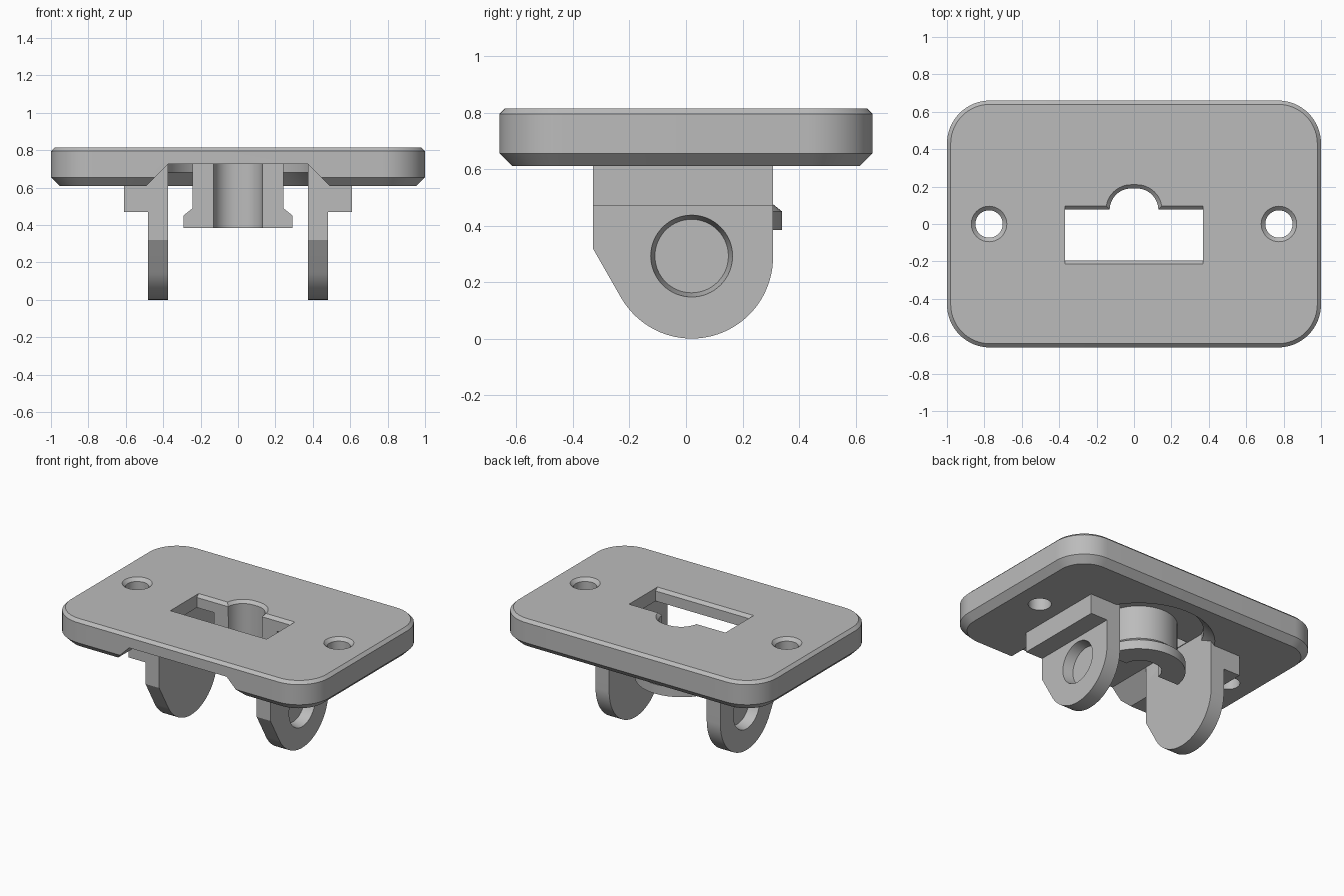
import bpy, bmesh, math

if "Cube" in bpy.data.objects:
    bpy.data.objects.remove(bpy.data.objects["Cube"])

grey = bpy.data.materials.new("plain_grey")
grey.use_nodes = True
grey.diffuse_color = (0.5, 0.5, 0.5, 1)
grey.node_tree.nodes["Principled BSDF"].inputs["Base Color"].default_value = (0.5, 0.5, 0.5, 1)


def loft(name, rings):
    """Closed solid skinned through rings of equal point count."""
    bm = bmesh.new()
    loops = [[bm.verts.new(p) for p in ring] for ring in rings]
    n = len(loops[0])
    for a, b in zip(loops, loops[1:]):
        for i in range(n):
            j = (i + 1) % n
            bm.faces.new((a[i], a[j], b[j], b[i]))
    bm.faces.new(loops[0][::-1])
    bm.faces.new(loops[-1])
    bmesh.ops.recalc_face_normals(bm, faces=bm.faces)
    mesh = bpy.data.meshes.new(name)
    bm.to_mesh(mesh)
    bm.free()
    mesh.materials.append(grey)
    obj = bpy.data.objects.new(name, mesh)
    bpy.context.collection.objects.link(obj)
    return obj


def arc(cx, cy, r, start, end, steps):
    angles = [math.radians(start + (end - start) * i / steps) for i in range(steps + 1)]
    return [(cx + r * math.cos(a), cy + r * math.sin(a)) for a in angles]


def circle(cx, cy, r, steps=64):
    return arc(cx, cy, r, 0, 360, steps)[:-1]


def rect(x0, x1, y0, y1):
    return [(x0, y0), (x1, y0), (x1, y1), (x0, y1)]


def rounded(hx, y0, y1, r):
    pts = []
    corners = [(hx - r, y1 - r), (r - hx, y1 - r), (r - hx, y0 + r), (hx - r, y0 + r)]
    for k, (cx, cy) in enumerate(corners):
        pts += arc(cx, cy, r, 90 * k, 90 * k + 90, 16)
    return pts


def at_z(pts, z):
    return [(x, y, z) for x, y in pts]


def at_x(pts, x):
    return [(x, y, z) for y, z in pts]


def at_y(pts, y):
    return [(x, y, z) for x, z in pts]


def activate(obj):
    bpy.ops.object.select_all(action='DESELECT')
    obj.select_set(True)
    bpy.context.view_layer.objects.active = obj


def cut(obj, cutter):
    cutter.hide_render = True
    activate(obj)
    mod = obj.modifiers.new("cut", 'BOOLEAN')
    mod.operation = 'DIFFERENCE'
    mod.solver = 'EXACT'
    mod.object = cutter
    bpy.ops.object.modifier_apply(modifier=mod.name)
    bpy.data.objects.remove(cutter)


def mirror(obj):
    activate(obj)
    mod = obj.modifiers.new("mirror", 'MIRROR')
    mod.use_mirror_merge = False
    bpy.ops.object.modifier_apply(modifier=mod.name)


BOTTOM, CEILING, TOP = 0.61, 0.725, 0.815
RIM = TOP - 0.02       # start of the top chamfers
CY = 0.045             # collar axis

# Base plate with chamfered rims
plate = loft("base_plate", [at_z(rounded(1 - d, d - 0.66, 0.66 - d, 0.23 - d), z)
                            for z, d in ((BOTTOM, 0.045), (0.655, 0), (RIM, 0), (TOP, 0.02))])

# Underside channel: flared at the front, straight between the ears
flare = [(-0.51, 0.59), (0.51, 0.59), (0.375, CEILING), (-0.375, CEILING)]
cut(plate, loft("front_flare_cutter", [at_y(flare, -0.8), at_y(flare, -0.33)]))
lane = rect(-0.375, 0.375, -0.4, 0.2)
cut(plate, loft("channel_cutter", [at_z(lane, 0.5), at_z(lane, CEILING)]))

# Round clearance pocket around the collar
cut(plate, loft("pocket_cutter", [at_z(circle(0, CY, r, 96), z) for z, r in
                                  ((0.6, 0.49), (0.68, 0.41), (CEILING, 0.41))]))

# Rectangular window with chamfered long edges
cut(plate, loft("window_cutter", [at_z(rect(-0.37, 0.37, -0.195 - d, 0.077 + d), z)
                                  for z, d in ((0.5, 0), (RIM, 0), (TOP + 0.01, 0.03))]))


def bulge():
    return loft("bulge_cutter", [at_z(rounded(0.13 + d, -0.13, 0.19 + d, 0.115 + d), z)
                                 for z, d in ((0.3, 0), (RIM, 0), (TOP + 0.01, 0.03))])


cut(plate, bulge())

# Countersunk screw holes
for side in (-1, 1):
    cut(plate, loft("screw_cutter", [at_z(circle(0.775 * side, 0, r, 48), z) for z, r in
                                     ((0.5, 0.073), (TOP - 0.022, 0.073), (TOP + 0.01, 0.105))]))

# C-shaped collar with a wider lip, open to the front
collar = loft("collar", [at_z(circle(0, CY, r), z) for z, r in
                         ((0.385, 0.295), (0.45, 0.295), (0.49, 0.245), (CEILING + 0.01, 0.245))])
front = rect(-0.5, 0.5, -0.5, 0.08)
cut(collar, loft("collar_front_cutter", [at_z(front, 0.2), at_z(front, 0.9)]))
cut(collar, bulge())

# Pivot ears with blind tapered sockets on the outside
profile = [(0.308, CEILING + 0.01), (-0.33, CEILING + 0.01), (-0.33, 0.32)]
profile += arc(0.02, 0.288, 0.288, 210, 360, 40)
ears = loft("pivot_ears", [at_x(profile, 0.375), at_x(profile, 0.48)])
cut(ears, loft("socket_cutter", [at_x(circle(0.02, 0.292, r), x) for x, r in
                                 ((0.41, 0.13), (0.49, 0.147))]))
mirror(ears)

# Shoulder blocks beside the ears
block = rect(-0.33, 0.308, 0.47, BOTTOM + 0.005)
shoulders = loft("shoulder_blocks", [at_x(block, 0.479), at_x(block, 0.61)])
mirror(shoulders)

for part in (plate, collar, ears, shoulders):
    activate(part)
    bpy.ops.object.shade_smooth_by_angle(angle=math.radians(25))
